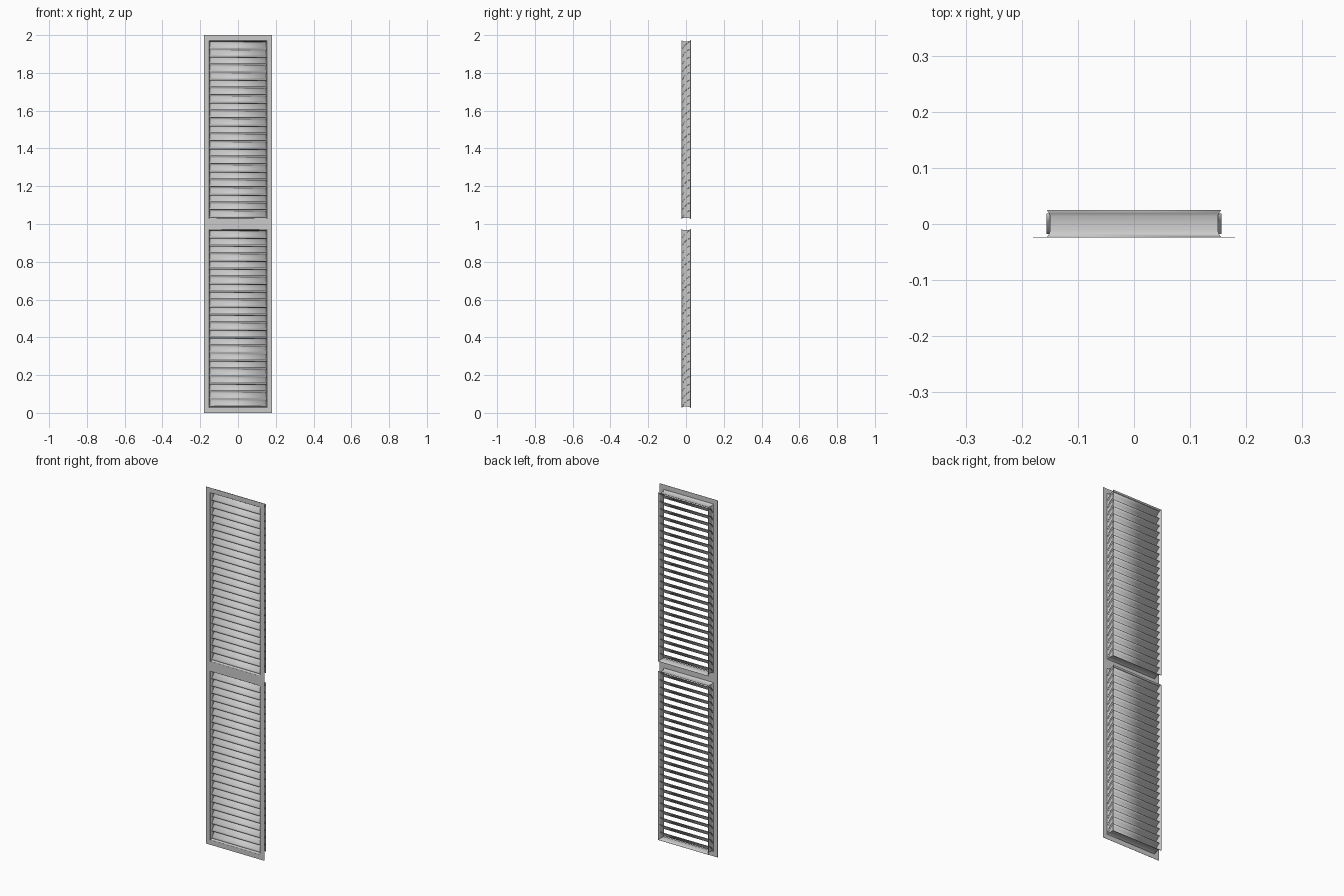
import bpy, bmesh

cube = bpy.data.objects.get("Cube")
if cube:
    bpy.data.objects.remove(cube, do_unlink=True)

metal = bpy.data.materials.new("light grey metal")
metal.use_nodes = True
metal.diffuse_color = (0.6, 0.6, 0.6, 1)
metal.node_tree.nodes["Principled BSDF"].inputs["Base Color"].default_value = (0.6, 0.6, 0.6, 1)

HOLE_X = 0.155                               # half width of each opening
SECTIONS = {"lower": (0.027, 0.973), "upper": (1.027, 1.973)}
SLATS = 23


def make_object(name, bm, thickness, smooth=True):
    bmesh.ops.remove_doubles(bm, verts=bm.verts, dist=0.00001)
    bmesh.ops.recalc_face_normals(bm, faces=bm.faces)
    mesh = bpy.data.meshes.new(name)
    bm.to_mesh(mesh)
    bm.free()
    mesh.materials.append(metal)
    obj = bpy.data.objects.new(name, mesh)
    bpy.context.collection.objects.link(obj)
    solid = obj.modifiers.new("sheet thickness", "SOLIDIFY")
    solid.thickness = thickness
    solid.offset = 0
    if smooth:
        bpy.ops.object.select_all(action="DESELECT")
        obj.select_set(True)
        bpy.context.view_layer.objects.active = obj
        bpy.ops.object.shade_smooth_by_angle(angle=0.6)
    return obj


def quad(bm, points):
    bm.faces.new([bm.verts.new(p) for p in points])


# Flat front plate with two openings
bm = bmesh.new()
xs = [-0.18, -HOLE_X, HOLE_X, 0.18]
zs = [0, *SECTIONS["lower"], *SECTIONS["upper"], 2]
for i in range(3):
    for j in range(5):
        if i == 1 and j in (1, 3):
            continue
        y = -0.024
        quad(bm, [(xs[i], y, zs[j]), (xs[i + 1], y, zs[j]),
                  (xs[i + 1], y, zs[j + 1]), (xs[i], y, zs[j + 1])])
make_object("front_plate", bm, 0.001, smooth=False)

# Channel section as (inset from the opening, depth): flared lips, hollow web
CHANNEL = [(0, -0.024), (0.004, -0.018), (0.006, -0.012), (0.006, 0.014),
           (0.004, 0.019), (0, 0.025)]
# Slat section as (depth, height)
SLAT = [(-0.017, 0), (-0.014, 0.007), (-0.006, 0.018), (0.005, 0.028), (0.018, 0.036)]

for name, (low, high) in SECTIONS.items():
    # Mitred channel frame
    bm = bmesh.new()
    rings = []
    for inset, y in CHANNEL:
        x, z0, z1 = HOLE_X - inset, low + inset, high - inset
        rings.append([(-x, y, z0), (x, y, z0), (x, y, z1), (-x, y, z1)])
    for a, b in zip(rings, rings[1:]):
        for k in range(4):
            n = (k + 1) % 4
            quad(bm, [a[k], a[n], b[n], b[k]])
    make_object(name + "_frame", bm, 0.001)

    # Sloped slats, low at the front, ends tucked through the frame sides
    bm = bmesh.new()
    pitch = (high - low - 0.012) / SLATS
    for s in range(SLATS):
        base = low + 0.008 + s * pitch
        for (ya, za), (yb, zb) in zip(SLAT, SLAT[1:]):
            quad(bm, [(-0.156, ya, base + za), (0.156, ya, base + za),
                      (0.156, yb, base + zb), (-0.156, yb, base + zb)])
    make_object(name + "_slats", bm, 0.0025)
